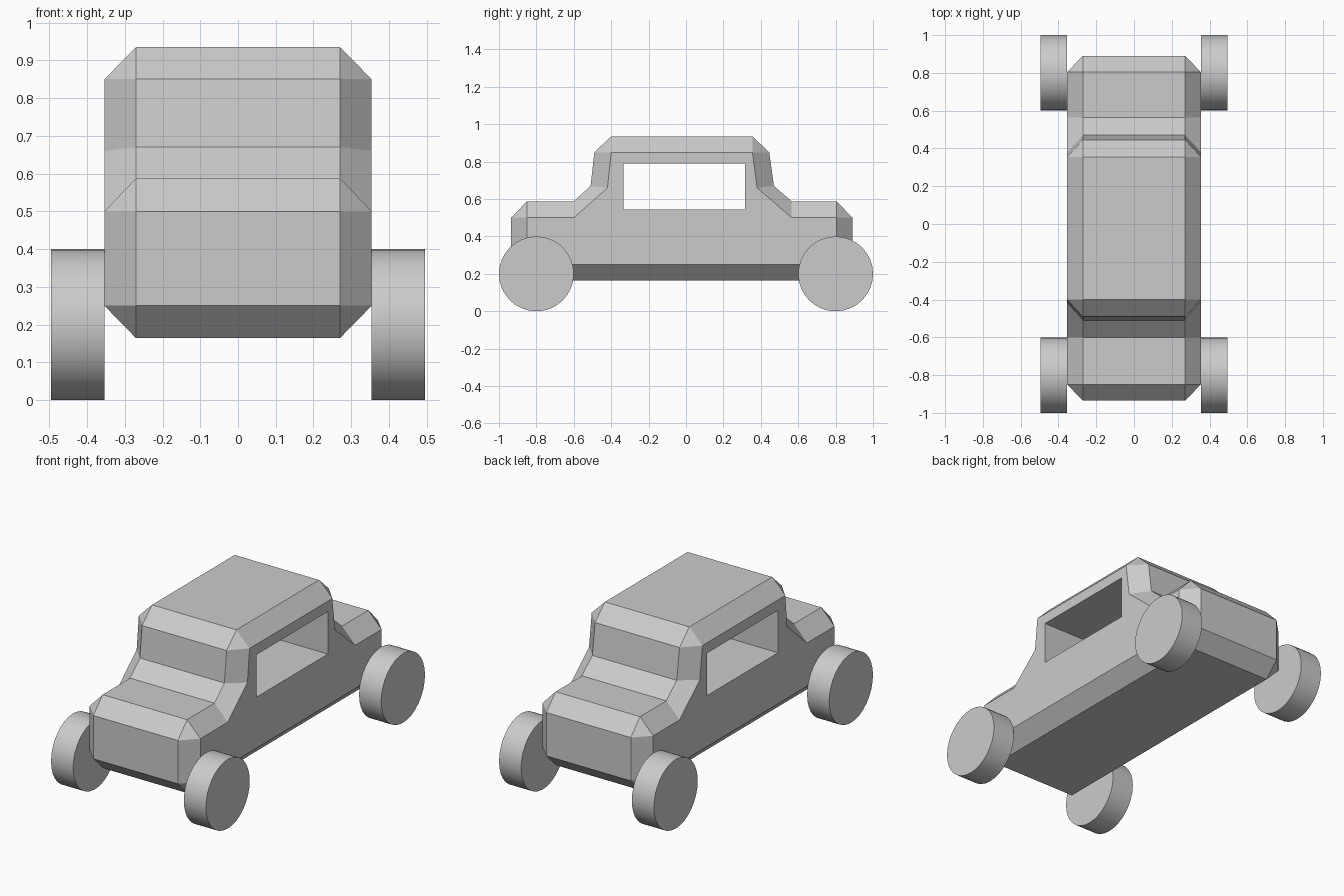
import bpy, bmesh, math

if "Cube" in bpy.data.objects:
    bpy.data.objects.remove(bpy.data.objects["Cube"])

# Centre outline (y, z) of the body, each point paired with the side outline point it chamfers to
SIDE = [(-.85, .25), (-.85, .50), (-.60, .50), (-.42, .66), (-.40, .85),
        (.355, .85), (.38, .66), (.565, .50), (.805, .50), (.805, .25)]
CENTRE = [(-.935, .25, 0), (-.935, .50, 1), (-.85, .588, 1), (-.60, .588, 2),
          (-.51, .67, 3), (-.49, .85, 4), (-.40, .935, 4), (.355, .935, 5),
          (.445, .85, 5), (.47, .67, 6), (.565, .588, 7), (.805, .588, 8),
          (.89, .50, 8), (.89, .25, 9), (.805, .164, 9), (-.85, .164, 0)]
X_CENTRE, X_SIDE = .27, .354


# Body: centre band plus chamfered sides
def make_body():
    bm = bmesh.new()
    n = len(CENTRE)
    rings = {}
    for s in (-1, 1):
        outer = [bm.verts.new((s * X_CENTRE, y, z)) for y, z, _ in CENTRE]
        inner = [bm.verts.new((s * X_SIDE, y, z)) for y, z in SIDE]
        bm.faces.new(inner)
        for i in range(n):
            j = (i + 1) % n
            a, b = inner[CENTRE[i][2]], inner[CENTRE[j][2]]
            corner = [outer[i], outer[j], b] + ([a] if a is not b else [])
            bm.faces.new(corner)
        rings[s] = outer
    for i in range(n):
        j = (i + 1) % n
        bm.faces.new((rings[-1][i], rings[-1][j], rings[1][j], rings[1][i]))
    bmesh.ops.recalc_face_normals(bm, faces=bm.faces)
    mesh = bpy.data.meshes.new("body")
    bm.to_mesh(mesh)
    bm.free()
    body = bpy.data.objects.new("body", mesh)
    bpy.context.collection.objects.link(body)
    return body


body = make_body()

# Window opening cut straight through the cabin
bpy.ops.mesh.primitive_cube_add(size=1, location=(0, -.01, .667))
cutter = bpy.context.object
cutter.name = "window_cutter"
cutter.scale = (1.2, .65, .245)
cutter.hide_render = True
cut = body.modifiers.new("window", 'BOOLEAN')
cut.operation = 'DIFFERENCE'
cut.solver = 'EXACT'
cut.object = cutter
bpy.context.view_layer.objects.active = body
bpy.ops.object.modifier_apply(modifier=cut.name)
bpy.data.objects.remove(cutter)

# Wheels
for side, sx in (("left", 1), ("right", -1)):
    for end, y in (("front", -.8), ("rear", .8)):
        bpy.ops.mesh.primitive_cylinder_add(
            vertices=32, radius=.2, depth=.141,
            location=(sx * .4245, y, .2), rotation=(0, math.pi / 2, 0))
        bpy.context.object.name = f"{end}_{side}_wheel"
        bpy.ops.object.shade_smooth_by_angle(angle=math.radians(30))
